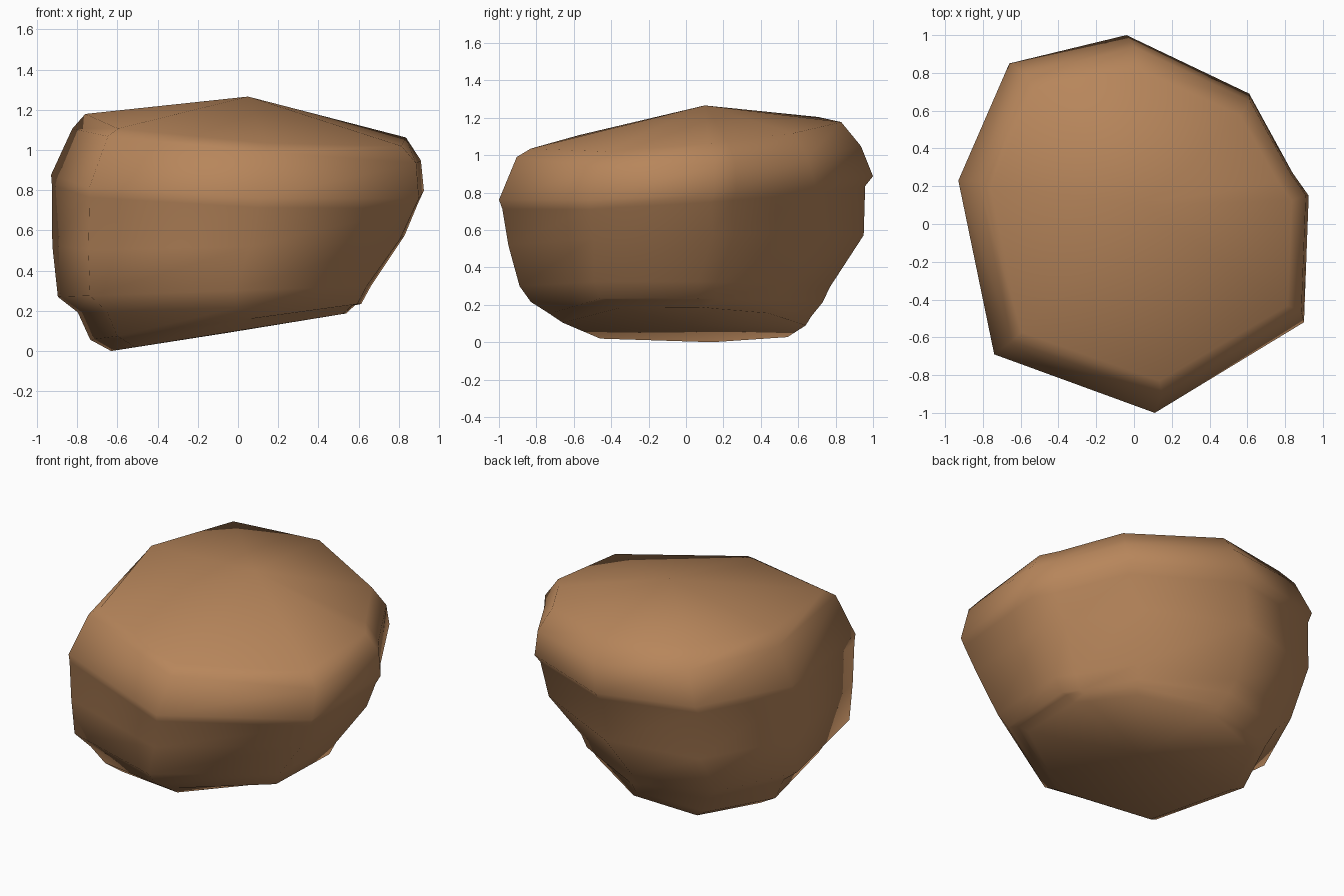
import bpy, bmesh
from mathutils import Vector

if "Cube" in bpy.data.objects:
    bpy.data.objects.remove(bpy.data.objects["Cube"])

# plan outline of the boulder, counter-clockwise from the left corner
outline = [(-0.93, 0.23), (-0.74, -0.69), (0.11, -1.0), (0.90, -0.52), (0.925, 0.15),
           (0.84, 0.27), (0.61, 0.69), (-0.04, 1.0), (-0.66, 0.85)]

# rings, bottom to top: scale x, scale y, shift x, shift y, height, tilt along x, tilt along y
rings = [
    (0.63, 0.65, -0.045, -0.01, 0.095, 0.16, 0.0),      # base
    (0.71, 0.70, -0.075, -0.03, 0.146, 0.13, 0.0),      # base bevel
    (0.76, 0.78, -0.09, -0.05, 0.21, 0.03, 0.0),        # step
    (0.84, 0.83, -0.115, -0.06, 0.295, 0.035, 0.0),     # lower shoulder
    (0.945, 0.95, -0.045, 0.0, 0.54, 0.03, 0.03),       # belly
    (0.985, 0.97, -0.01, -0.012, 0.77, -0.04, 0.06),    # groove under the crease
    (1.0, 1.0, 0.0, 0.0, 0.82, -0.04, 0.06),            # widest crease
    (0.935, 0.92, 0.045, 0.015, 1.02, -0.09, 0.025),    # upper shoulder
    (0.86, 0.83, 0.04, 0.0, 1.105, -0.07, 0.08),        # top rim
]

bm = bmesh.new()
loops = []
for sx, sy, dx, dy, h, tx, ty in rings:
    loop = []
    for px, py in outline:
        x, y = px * sx + dx, py * sy + dy
        loop.append(bm.verts.new((x, y, h + tx * x + ty * y)))
    loops.append(loop)

# side faces between neighbouring rings
n = len(outline)
for lo, hi in zip(loops, loops[1:]):
    for i in range(n):
        j = (i + 1) % n
        bm.faces.new((lo[i], lo[j], hi[j], hi[i]))

# shallow peak on top and tilted underside
peak = bm.verts.new((0.05, 0.10, 1.26))
under = bm.verts.new((-0.05, 0.0, 0.085))
for i in range(n):
    j = (i + 1) % n
    bm.faces.new((loops[-1][i], loops[-1][j], peak))
    bm.faces.new((loops[0][j], loops[0][i], under))

# stand it on the ground
low = min(v.co.z for v in bm.verts)
bmesh.ops.translate(bm, verts=bm.verts, vec=Vector((0, 0, -low)))
bmesh.ops.recalc_face_normals(bm, faces=bm.faces)
for f in bm.faces:
    f.smooth = True

mesh = bpy.data.meshes.new("boulder")
bm.to_mesh(mesh)
bm.free()
boulder = bpy.data.objects.new("boulder", mesh)
bpy.context.collection.objects.link(boulder)

mat = bpy.data.materials.new("warm brown stone")
mat.diffuse_color = (0.475, 0.238, 0.105, 1)
mat.use_nodes = True
mat.node_tree.nodes["Principled BSDF"].inputs["Base Color"].default_value = mat.diffuse_color
mesh.materials.append(mat)
